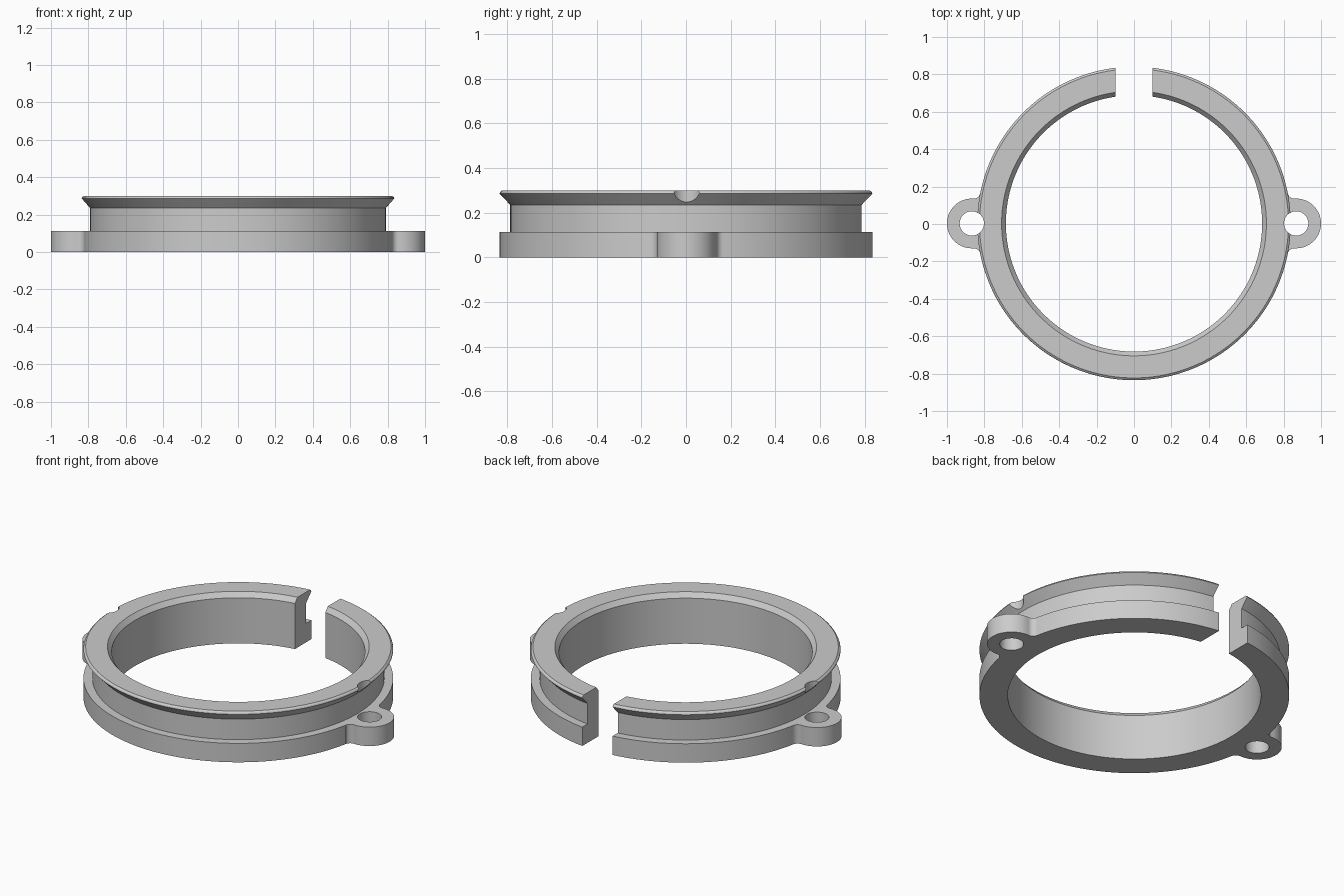
import bpy, bmesh, math

old = bpy.data.objects.get("Cube")
if old:
    bpy.data.objects.remove(old, do_unlink=True)

CY = 0.003                       # ring centre, shifted by the gap at the back
R_OUT, R_GROOVE, R_IN = 0.838, 0.79, 0.685
BASE_H, TOP = 0.113, 0.30
EAR_X, EAR_R, HOLE_R, FILLET = 0.867, 0.133, 0.065, 0.035

grey = bpy.data.materials.new("plain grey")
grey.use_nodes = True
colour = (0.6, 0.6, 0.6, 1)
grey.diffuse_color = colour
grey.node_tree.nodes["Principled BSDF"].inputs["Base Color"].default_value = colour


def make_object(name, bm):
    bmesh.ops.recalc_face_normals(bm, faces=bm.faces)
    mesh = bpy.data.meshes.new(name)
    bm.to_mesh(mesh)
    bm.free()
    mesh.materials.append(grey)
    obj = bpy.data.objects.new(name, mesh)
    bpy.context.collection.objects.link(obj)
    return obj


def revolve(name, profile, steps=180):
    bm = bmesh.new()
    rings = []
    for i in range(steps):
        a = math.tau * i / steps
        rings.append([bm.verts.new((r * math.cos(a), CY + r * math.sin(a), z))
                      for r, z in profile])
    n = len(profile)
    for i in range(steps):
        a, b = rings[i], rings[(i + 1) % steps]
        for j in range(n):
            k = (j + 1) % n
            bm.faces.new((a[j], b[j], b[k], a[k]))
    return make_object(name, bm)


def prism(name, outline, z0, z1):
    bm = bmesh.new()
    face = bm.faces.new([bm.verts.new((x, y + CY, z0)) for x, y in outline])
    ext = bmesh.ops.extrude_face_region(bm, geom=[face])
    for v in ext["geom"]:
        if isinstance(v, bmesh.types.BMVert):
            v.co.z = z1
    return make_object(name, bm)


def arc(cx, cy, r, a0, a1, steps):
    return [(cx + r * math.cos(a0 + (a1 - a0) * i / steps),
             cy + r * math.sin(a0 + (a1 - a0) * i / steps)) for i in range(steps + 1)]


def combine(target, tool, operation):
    mod = target.modifiers.new(operation.lower(), "BOOLEAN")
    mod.operation, mod.object, mod.solver = operation, tool, "EXACT"
    deps = bpy.context.evaluated_depsgraph_get()
    mesh = bpy.data.meshes.new_from_object(target.evaluated_get(deps))
    target.modifiers.clear()
    target.data = mesh
    bpy.data.objects.remove(tool, do_unlink=True)


# Grooved ring with a flared upper lip and a chamfered bore
ring = revolve("grooved_split_ring", [
    (R_IN, 0), (R_OUT, 0), (R_OUT, BASE_H), (R_GROOVE, BASE_H),
    (R_GROOVE, 0.235), (R_OUT, 0.286), (R_OUT - 0.003, 0.293), (R_OUT - 0.012, TOP),
    (R_IN + 0.023, TOP), (R_IN, 0.272)])

# Half outline of a mounting ear: rounded tip, then a concave fillet into the ring
d1, d2 = R_OUT + FILLET, EAR_R + FILLET
fx = (d1**2 - d2**2 + EAR_X**2) / (2 * EAR_X)
fy = math.sqrt(d1**2 - fx**2)
tip_end = math.atan2(fy, fx - EAR_X)
ring_angle = math.atan2(fy, fx)
half = arc(EAR_X, 0, EAR_R, 0, tip_end, 20)
half += arc(fx, fy, FILLET, tip_end - math.pi, ring_angle - math.pi, 8)[1:]
half.append((0.76, half[-1][1] - 0.01))
outline = half + [(x, -y) for x, y in reversed(half[1:])]

for side in (1, -1):
    ear = prism("mounting_ear", [(side * x, y) for x, y in outline], 0, BASE_H)
    combine(ring, ear, "UNION")

# Screw holes pass through the ears and notch the lip above
for side in (1, -1):
    circle = arc(side * EAR_X, 0, HOLE_R, 0, math.tau, 48)[:-1]
    combine(ring, prism("hole_cutter", circle, -0.1, 0.5), "DIFFERENCE")

# Parallel-sided gap at the back
gap = [(-0.1, 0.5), (0.1, 0.5), (0.1, 1), (-0.1, 1)]
combine(ring, prism("gap_cutter", gap, -0.1, 0.5), "DIFFERENCE")

bpy.ops.object.select_all(action="DESELECT")
ring.select_set(True)
bpy.context.view_layer.objects.active = ring
bpy.ops.object.shade_smooth_by_angle(angle=math.radians(20))
